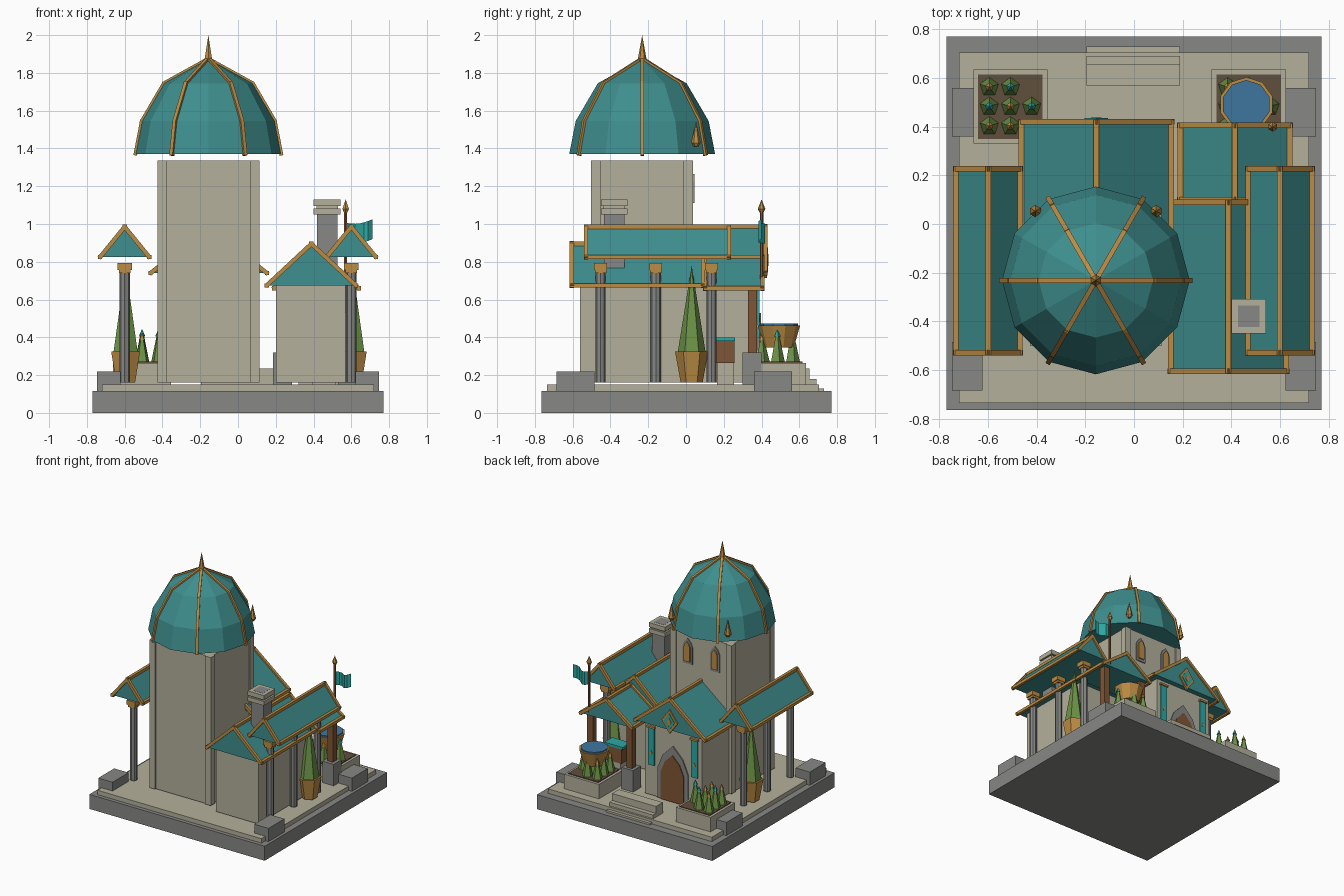
import bpy
import bmesh
import math
from mathutils import Matrix, Vector

if "Cube" in bpy.data.objects:
    bpy.data.objects.remove(bpy.data.objects["Cube"], do_unlink=True)


def material(name, *rgb):
    lin = [((c / 255 + 0.055) / 1.055) ** 2.4 for c in rgb] + [1]
    m = bpy.data.materials.new(name)
    m.diffuse_color = lin
    m.use_nodes = True
    m.node_tree.nodes["Principled BSDF"].inputs["Base Color"].default_value = lin
    return m


STONE = material("pale_stone", 180, 176, 156)
GREY = material("grey_stone", 135, 137, 134)
TEAL = material("teal_roof", 62, 142, 142)
GOLD = material("gold_trim", 188, 140, 68)
WOOD = material("brown_wood", 128, 86, 54)
GREEN = material("leaf_green", 108, 146, 70)
SOIL = material("soil", 96, 80, 60)
WATER = material("water_blue", 62, 118, 158)
CLOTH = material("bright_teal_cloth", 45, 168, 164)


class Part:
    """Collects simple solids into one flat-shaded object."""

    def __init__(self, name, mat):
        self.name, self.mat, self.bm = name, mat, bmesh.new()

    def box(self, x0, x1, y0, y1, z0, z1):
        m = Matrix.Translation(((x0 + x1) / 2, (y0 + y1) / 2, (z0 + z1) / 2))
        m = m @ Matrix.Diagonal((x1 - x0, y1 - y0, z1 - z0, 1))
        bmesh.ops.create_cube(self.bm, size=1, matrix=m)
        return self

    def block(self, x, y, w, d, z0, z1):
        return self.box(x - w / 2, x + w / 2, y - d / 2, y + d / 2, z0, z1)

    def cone(self, x, y, z0, z1, r0, r1, n=6, caps=True):
        bmesh.ops.create_cone(self.bm, cap_ends=caps, segments=n, radius1=r0, radius2=r1,
                              depth=z1 - z0, matrix=Matrix.Translation((x, y, (z0 + z1) / 2)))
        return self

    def bar(self, a, b, r=0.016):
        a, b = Vector(a), Vector(b)
        turn = (b - a).to_track_quat('Z', 'Y').to_matrix().to_4x4()
        m = Matrix.Translation((a + b) / 2) @ turn @ Matrix.Rotation(math.pi / 4, 4, 'Z')
        bmesh.ops.create_cone(self.bm, cap_ends=True, segments=4, radius1=r, radius2=r,
                              depth=(b - a).length + r, matrix=m)
        return self

    def prism(self, outline, y0, y1):
        """Extrude an x-z outline along y."""
        face = self.bm.faces.new([self.bm.verts.new((x, y0, z)) for x, z in outline])
        ext = bmesh.ops.extrude_face_region(self.bm, geom=[face])["geom"]
        moved = [v for v in ext if isinstance(v, bmesh.types.BMVert)]
        bmesh.ops.translate(self.bm, verts=moved, vec=(0, y1 - y0, 0))
        return self

    def done(self):
        bmesh.ops.recalc_face_normals(self.bm, faces=self.bm.faces)
        me = bpy.data.meshes.new(self.name)
        self.bm.to_mesh(me)
        self.bm.free()
        me.materials.append(self.mat)
        bpy.context.scene.collection.objects.link(bpy.data.objects.new(self.name, me))


def arch(x, w, z0, z1):
    h = w / 2
    s = z1 - w * 0.75
    return [(x - h, z0), (x + h, z0), (x + h, s), (x + h * 0.65, s + w * 0.42),
            (x, z1), (x - h * 0.65, s + w * 0.42), (x - h, s)]


def diamond(x, z, w, h):
    return [(x - w, z), (x, z - h), (x + w, z), (x, z + h)]


def gable_roof(name, x0, x1, y0, y1, z0, z1):
    xm = (x0 + x1) / 2
    Part(name, TEAL).prism([(x0, z0), (x1, z0), (xm, z1)], y0, y1).done()
    trim = Part(name + "_trim", GOLD)
    for x, z in ((x0, z0), (x1, z0), (xm, z1)):
        trim.bar((x, y0, z), (x, y1, z))
    for y in (y0, y1):
        for x in (x0, x1):
            trim.bar((x, y, z0), (xm, y, z1))
    trim.done()


# Ground slabs, corner blocks and steps
Part("base_slab", GREY).box(-0.77, 0.77, -0.765, 0.77, 0, 0.115).done()
Part("terrace", STONE).box(-0.72, 0.72, -0.735, 0.705, 0.115, 0.15).done()
corners = Part("corner_blocks", GREY)
for x in (-0.685, 0.685):
    for y in (-0.585, 0.46):
        corners.block(x, y, 0.125, 0.2, 0.115, 0.22)
corners.done()
steps = Part("steps", STONE)
for y, z in ((0.655, 0.235), (0.69, 0.18), (0.73, 0.13)):
    steps.box(-0.195, 0.19, 0.57, y, 0.1, z)
steps.done()

# Tower with corner pilasters
TX, TY = -0.157, -0.232
tower = Part("tower", STONE).block(TX, TY, 0.52, 0.52, 0.16, 1.335)
for sx in (-1, 1):
    for sy in (-1, 1):
        tower.block(TX + sx * 0.245, TY + sy * 0.245, 0.05, 0.05, 0.16, 1.335)
tower.done()
frames, panes = Part("tower_window_frames", GREY), Part("tower_windows", GOLD)
for x in (TX - 0.12, TX + 0.12):
    frames.prism(arch(x, 0.085, 1.09, 1.29), 0.02, 0.036)
    panes.prism(arch(x, 0.052, 1.11, 1.265), 0.03, 0.045)
frames.done()
panes.done()

# Dome with ribs and spires
RINGS = [(0.386, 1.37), (0.352, 1.545), (0.235, 1.745), (0.012, 1.868)]
dome = Part("dome", TEAL)
ribs = Part("dome_ribs", GOLD)
for (r0, z0), (r1, z1) in zip(RINGS, RINGS[1:]):
    dome.cone(TX, TY, z0, z1, r0, r1, 12, False)
    for k in range(6):
        c, s = math.cos(k * math.pi / 3), math.sin(k * math.pi / 3)
        ribs.bar((TX + r0 * c, TY + r0 * s, z0), (TX + r1 * c, TY + r1 * s, z1), 0.014)
dome.cone(TX, TY, 1.37, 1.375, 0.385, 0.384, 12)
dome.done()
ribs.done()
spires = Part("spires", GOLD).cone(TX, TY, 1.85, 2.0, 0.027, 0)
for x in (-0.405, 0.091):
    spires.cone(x, 0.053, 1.41, 1.43, 0.012, 0.025).cone(x, 0.053, 1.43, 1.545, 0.025, 0)
spires.done()

# Entrance hall
HX = -0.155
Part("hall", STONE).box(HX - 0.25, HX + 0.25, -0.05, 0.38, 0.16, 0.745).done()
gable_roof("hall_roof", HX - 0.308, HX + 0.308, -0.05, 0.42, 0.74, 0.985)
Part("door_surround", GREY).prism(arch(HX, 0.27, 0.16, 0.6), 0.37, 0.389).done()
Part("door", WOOD).prism(arch(HX, 0.2, 0.16, 0.53), 0.38, 0.396).done()
Part("gable_diamond_frame", GOLD).prism(diamond(HX, 0.81, 0.07, 0.095), 0.415, 0.43).done()
Part("gable_diamond", CLOTH).prism(diamond(HX, 0.81, 0.048, 0.066), 0.425, 0.435).done()
Part("gable_diamond_centre", GOLD).prism(diamond(HX, 0.81, 0.022, 0.032), 0.43, 0.438).done()
banners, rods = Part("banners", CLOTH), Part("banner_rods", GOLD)
for x in (HX - 0.19, HX + 0.19):
    banners.box(x - 0.028, x + 0.028, 0.38, 0.389, 0.4, 0.7)
    rods.block(x, 0.388, 0.07, 0.02, 0.695, 0.71)
    rods.prism(diamond(x, 0.5, 0.012, 0.018), 0.386, 0.392)
banners.done()
rods.done()

# Side house and chimney
Part("house", STONE).box(0.2, 0.57, -0.56, 0.05, 0.16, 0.68).done()
gable_roof("house_roof", 0.152, 0.625, -0.605, 0.09, 0.675, 0.895)
CX, CY = 0.472, -0.38
Part("chimney", GREY).block(CX, CY, 0.11, 0.11, 0.6, 1.05).block(CX, CY, 0.088, 0.088, 1.05, 1.131).done()
Part("chimney_caps", STONE).block(CX, CY, 0.142, 0.142, 1.05, 1.083).block(
    CX, CY, 0.115, 0.115, 1.08, 1.1).block(CX, CY, 0.142, 0.142, 1.095, 1.13).done()

# Columned galleries on both sides
columns, capitals = Part("gallery_columns", GREY), Part("gallery_capitals", GOLD)
for side, x in (("right", -0.6), ("left", 0.6)):
    gable_roof(side + "_gallery_roof", x - 0.13, x + 0.13, -0.53, 0.228, 0.825, 0.985)
    for y in (-0.452, -0.16, 0.135):
        columns.cone(x, y, 0.16, 0.76, 0.027, 0.027, 8)
        capitals.block(x, y, 0.06, 0.06, 0.74, 0.76).block(x, y, 0.075, 0.068, 0.757, 0.793)
columns.done()
capitals.done()

# Porch, with a counter below it
gable_roof("porch_roof", 0.19, 0.64, 0.1, 0.405, 0.66, 0.825)
feet, posts = Part("porch_pedestals", GREY), Part("porch_posts", WOOD)
for x in (0.235, 0.58):
    feet.block(x, 0.35, 0.1, 0.1, 0.15, 0.32)
    posts.block(x, 0.352, 0.05, 0.05, 0.32, 0.67)
feet.done()
posts.done()
Part("counter_base", STONE).block(0.455, 0.21, 0.12, 0.09, 0.15, 0.27).done()
Part("counter", WOOD).block(0.455, 0.21, 0.14, 0.095, 0.265, 0.38).done()
Part("counter_cloth", CLOTH).block(0.455, 0.21, 0.16, 0.1, 0.38, 0.4).done()

# Flag
Part("flag_pole", WOOD).cone(0.57, 0.4, 0.68, 1.07, 0.009, 0.009).done()
Part("flag_pole_tip", GOLD).cone(0.57, 0.4, 1.06, 1.08, 0.01, 0.02).cone(0.57, 0.4, 1.08, 1.13, 0.02, 0).done()
flag = Part("flag", CLOTH)
rows = []
for i in range(7):
    t = i / 6
    y = 0.4 + 0.02 * math.sin(t * 2 * math.pi)
    lift = 0.02 * t - 0.012 * math.sin(t * math.pi)
    rows.append([flag.bm.verts.new((0.575 + 0.137 * t, y, z + lift)) for z in (0.9, 1.005)])
for a, b in zip(rows, rows[1:]):
    flag.bm.faces.new((a[0], b[0], b[1], a[1]))
flag.done()

# Potted trees
trees, pots = Part("tall_trees", GREEN), Part("tree_pots", GOLD)
for x in (-0.595, 0.605):
    pots.cone(x, 0.03, 0.16, 0.325, 0.058, 0.088)
    trees.cone(x, 0.03, 0.32, 0.78, 0.074, 0)
trees.done()
pots.done()

# Planters with rows of small plants
planters, soil = Part("planters", STONE), Part("planter_soil", SOIL)
plants = Part("small_plants", GREEN)
tips = [Part("gold_buds", GOLD), Part("teal_buds", CLOTH)]
for cx in (-0.508, 0.472):
    planters.block(cx, 0.483, 0.305, 0.305, 0.15, 0.265)
    soil.block(cx, 0.483, 0.265, 0.265, 0.25, 0.271)
    for i in range(7):
        x, y = cx - 0.087 + i % 3 * 0.087, 0.563 - i // 3 * 0.08
        if i % 3 == 2 and i != 5:
            x, y = cx - 0.087 + (i > 5) * 0.087, 0.403
        if i == 6:
            x, y = cx, 0.403
        teal = i % 2
        plants.cone(x, y, 0.27, 0.41 + teal * 0.02, 0.04, 0.006, 5)
        tips[teal].cone(x, y, 0.385 + teal * 0.02, 0.425 + teal * 0.02, 0.018, 0, 5)
for p in [planters, soil, plants] + tips:
    p.done()

# Water basin
Part("basin", GOLD).cone(0.462, 0.492, 0.345, 0.462, 0.078, 0.112, 10).done()
Part("basin_water", WATER).cone(0.462, 0.492, 0.455, 0.472, 0.1, 0.1, 10).done()
